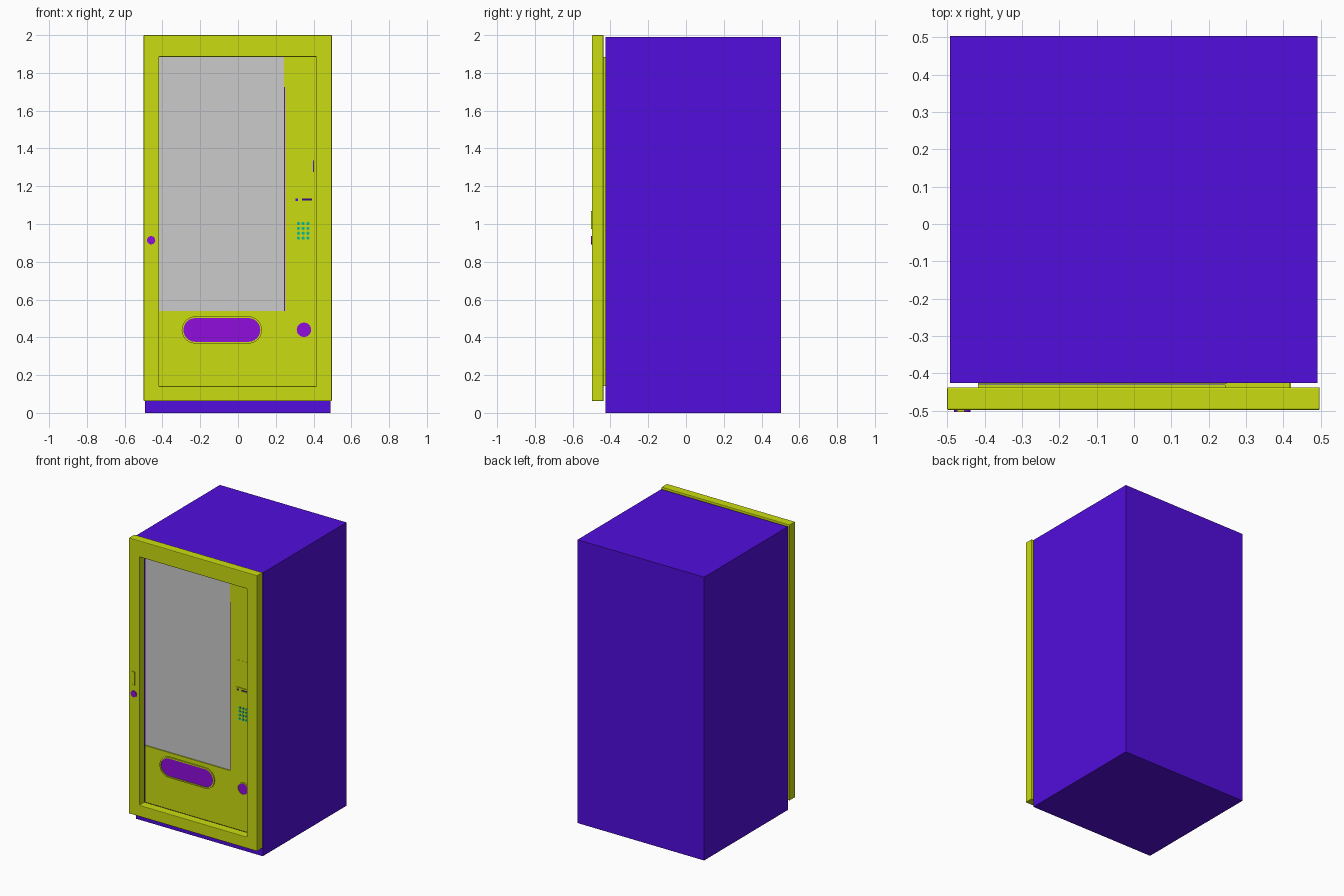
import bpy, bmesh, math

if "Cube" in bpy.data.objects:
    bpy.data.objects.remove(bpy.data.objects["Cube"])


def material(name, rgb):
    m = bpy.data.materials.new(name)
    m.diffuse_color = (*rgb, 1)
    m.use_nodes = True
    m.node_tree.nodes["Principled BSDF"].inputs["Base Color"].default_value = m.diffuse_color
    return m


YELLOW = material("yellow", (0.59, 0.716, 0.005))
INDIGO = material("indigo", (0.084, 0.004, 0.716))
VIOLET = material("violet", (0.275, 0.004, 0.716))
TEAL = material("teal", (0.004, 0.5, 0.3))
DARK = material("dark_indigo", (0.04, 0.003, 0.25))


def finish(name, bm, mat, bevel=0, smooth=False):
    bmesh.ops.recalc_face_normals(bm, faces=bm.faces)
    me = bpy.data.meshes.new(name)
    bm.to_mesh(me)
    bm.free()
    ob = bpy.data.objects.new(name, me)
    bpy.context.collection.objects.link(ob)
    if mat:
        me.materials.append(mat)
    if bevel:
        mod = ob.modifiers.new("bevel", "BEVEL")
        mod.width, mod.segments, mod.limit_method = bevel, 2, "ANGLE"
    if smooth:
        bpy.context.view_layer.objects.active = ob
        ob.select_set(True)
        bpy.ops.object.shade_smooth_by_angle()
        ob.select_set(False)
    return ob


def rect(x0, x1, z0, z1):
    return [(x0, z0), (x1, z0), (x1, z1), (x0, z1)]


def pill(x0, x1, z0, z1, n=12):
    # Horizontal stadium outline; a circle when width equals height
    r, cz, pts = (z1 - z0) / 2, (z0 + z1) / 2, []
    for cx, start in ((x1 - r, -90), (x0 + r, 90)):
        for i in range(n + 1):
            a = math.radians(start + 180 * i / n)
            pts.append((cx + r * math.cos(a), cz + r * math.sin(a)))
    return pts


def disc(x, z, r, n=12):
    return [(x + r * math.cos(math.pi * i / n), z + r * math.sin(math.pi * i / n))
            for i in range(2 * n)]


def slab(name, outline, y0, y1, mat, bevel=0, smooth=False):
    # Outline in x,z extruded from y0 to y1
    bm = bmesh.new()
    a = [bm.verts.new((x, y0, z)) for x, z in outline]
    b = [bm.verts.new((x, y1, z)) for x, z in outline]
    bm.faces.new(a)
    bm.faces.new(b[::-1])
    for i in range(len(a)):
        j = (i + 1) % len(a)
        bm.faces.new((a[i], a[j], b[j], b[i]))
    return finish(name, bm, mat, bevel, smooth)


def ring(name, outer, inner, y0, y1, mat, bevel=0, smooth=False):
    # Closed frame between two matching outlines
    bm = bmesh.new()
    loops = [[bm.verts.new((x, y, z)) for x, z in o]
             for o, y in ((outer, y0), (inner, y0), (inner, y1), (outer, y1))]
    for k in range(4):
        p, q = loops[k], loops[(k + 1) % 4]
        for i in range(len(p)):
            j = (i + 1) % len(p)
            bm.faces.new((p[i], p[j], q[j], q[i]))
    return finish(name, bm, mat, bevel, smooth)


# Cabinet body
slab("cabinet", rect(-0.493, 0.491, 0, 1.99), -0.426, 0.503, INDIGO)

# Door frame around a deep recess
ring("door_frame", rect(-0.5, 0.497, 0.063, 2.0), rect(-0.418, 0.415, 0.142, 1.885),
     -0.498, -0.437, YELLOW, 0.004)

# Recessed inner panel: lower part and control column beside the window
F = -0.438
slab("lower_panel", rect(-0.417, 0.42, 0.142, 0.54), F, -0.426, YELLOW)
slab("control_panel", rect(0.248, 0.418, 0.54, 1.885), F, -0.426, YELLOW)
slab("window", rect(-0.417, 0.243, 0.54, 1.885), -0.431, -0.4265, None)
slab("window_trim", rect(0.243, 0.248, 0.54, 1.725), -0.434, -0.4265, INDIGO)
slab("window_trim_top", rect(0.243, 0.248, 1.725, 1.885), F, -0.4265, YELLOW)

# Delivery opening with rim and flap
ring("delivery_rim", pill(-0.298, 0.127, 0.367, 0.511), pill(-0.289, 0.118, 0.376, 0.502),
     F - 0.008, F + 0.002, YELLOW, 0, True)
slab("delivery_flap", pill(-0.289, 0.118, 0.376, 0.502), F - 0.002, F + 0.002, VIOLET)

# Change return cup
ring("change_rim", disc(0.349, 0.44, 0.044), disc(0.349, 0.44, 0.038),
     F - 0.006, F + 0.002, YELLOW, 0, True)
slab("change_flap", disc(0.349, 0.44, 0.038), F - 0.003, F + 0.002, VIOLET)

# Keypad buttons
for row in range(4):
    for col in range(3):
        slab(f"key_{row}_{col}", disc(0.32 + 0.025 * col, 0.925 + 0.026 * row, 0.0085, 6),
             F - 0.003, F + 0.001, TEAL)

# Coin and note slots
ring("coin_plate", rect(0.294, 0.328, 1.114, 1.145), rect(0.304, 0.318, 1.123, 1.136),
     F - 0.005, F + 0.001, YELLOW)
slab("coin_slot", rect(0.304, 0.318, 1.123, 1.136), F - 0.002, F + 0.001, INDIGO)
ring("note_plate", rect(0.328, 0.402, 1.114, 1.145), rect(0.338, 0.391, 1.124, 1.135),
     F - 0.005, F + 0.001, YELLOW)
slab("note_slot", rect(0.338, 0.391, 1.124, 1.135), F - 0.002, F + 0.001, DARK)

# Small display with a dark edge strip
slab("display", rect(0.297, 0.397, 1.275, 1.335), F - 0.001, F + 0.001, YELLOW)
slab("display_edge", rect(0.397, 0.402, 1.275, 1.335), F - 0.001, F + 0.001, INDIGO)

# Door handle and lock on the left stile
ring("handle_rim", rect(-0.474, -0.453, 0.974, 1.07), rect(-0.468, -0.459, 0.98, 1.064),
     -0.503, -0.496, YELLOW)
slab("handle_grip", rect(-0.468, -0.459, 0.98, 1.064), -0.5, -0.496, YELLOW)
slab("lock", disc(-0.46, 0.914, 0.022), -0.503, -0.496, VIOLET, 0, True)
